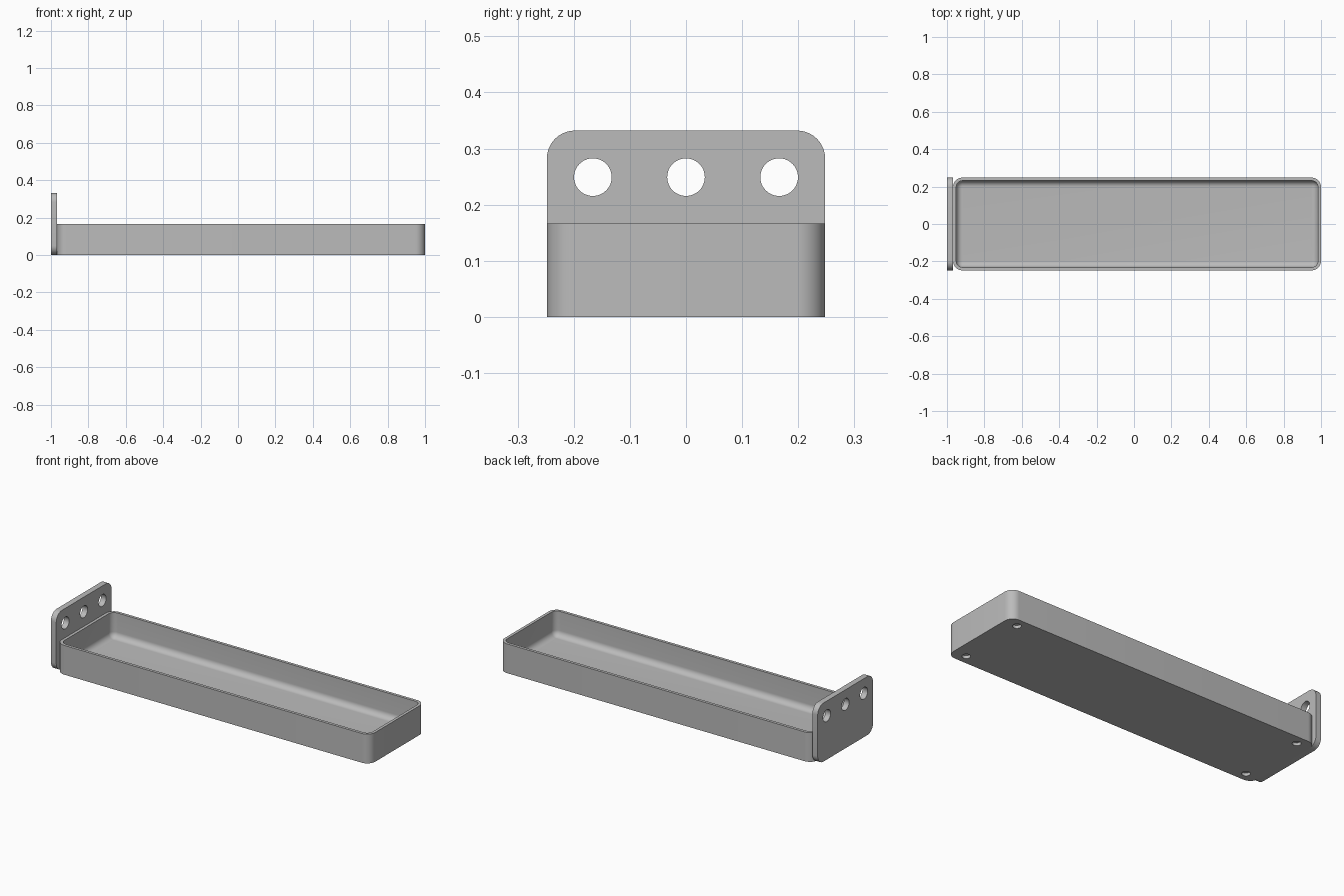
import bpy, bmesh, math
from mathutils import Matrix

cube = bpy.data.objects.get("Cube")
if cube:
    bpy.data.objects.remove(cube, do_unlink=True)

# Main dimensions
LENGTH_MIN, LENGTH_MAX = -0.967, 1.0
HALF_WIDTH = 0.248
TRAY_HEIGHT, PLATE_HEIGHT = 0.166, 0.332
WALL, FLOOR = 0.0165, 0.025
CORNER, FILLET = 0.05, 0.033
STEPS = 10

grey = bpy.data.materials.new("plain grey")
grey.use_nodes = True
grey.diffuse_color = (0.5, 0.5, 0.5, 1)
grey.node_tree.nodes["Principled BSDF"].inputs["Base Color"].default_value = (0.5, 0.5, 0.5, 1)


def rounded_rect(u0, u1, v0, v1, radius):
    """Counter-clockwise outline of a rectangle with round corners."""
    corners = [(u1 - radius, v1 - radius), (u0 + radius, v1 - radius),
               (u0 + radius, v0 + radius), (u1 - radius, v0 + radius)]
    points = []
    for quarter, (u, v) in enumerate(corners):
        for i in range(STEPS + 1):
            a = math.pi / 2 * (quarter + i / STEPS)
            points.append((u + radius * math.cos(a), v + radius * math.sin(a)))
    return points


def loft(name, rings):
    """Closed solid through a list of equal-length point rings."""
    bm = bmesh.new()
    loops = [[bm.verts.new(p) for p in ring] for ring in rings]
    for a, b in zip(loops, loops[1:]):
        for i in range(len(a)):
            j = (i + 1) % len(a)
            bm.faces.new((a[i], a[j], b[j], b[i]))
    bm.faces.new(list(reversed(loops[0])))
    bm.faces.new(loops[-1])
    bmesh.ops.recalc_face_normals(bm, faces=bm.faces)
    mesh = bpy.data.meshes.new(name)
    bm.to_mesh(mesh)
    bm.free()
    obj = bpy.data.objects.new(name, mesh)
    bpy.context.collection.objects.link(obj)
    mesh.materials.append(grey)
    return obj


def drill(obj, centres, radius, depth, axis):
    """Cut round holes, each centred on a point, along x or z."""
    bm = bmesh.new()
    turn = Matrix.Rotation(math.pi / 2, 4, 'Y') if axis == 'X' else Matrix()
    for c in centres:
        bmesh.ops.create_cone(bm, cap_ends=True, segments=48, radius1=radius,
                              radius2=radius, depth=depth,
                              matrix=Matrix.Translation(c) @ turn)
    mesh = bpy.data.meshes.new("hole_cutter")
    bm.to_mesh(mesh)
    bm.free()
    mesh.materials.append(grey)
    cutter = bpy.data.objects.new("hole_cutter", mesh)
    cutter.hide_render = True
    bpy.context.collection.objects.link(cutter)
    mod = obj.modifiers.new("holes", 'BOOLEAN')
    mod.operation, mod.solver, mod.object = 'DIFFERENCE', 'EXACT', cutter
    select(obj)
    bpy.ops.object.modifier_apply(modifier=mod.name)
    bpy.data.objects.remove(cutter, do_unlink=True)


def select(obj):
    bpy.ops.object.select_all(action='DESELECT')
    bpy.context.view_layer.objects.active = obj
    obj.select_set(True)


def tray_ring(inset, z):
    outline = rounded_rect(LENGTH_MIN + inset, LENGTH_MAX - inset,
                           -HALF_WIDTH + inset, HALF_WIDTH - inset,
                           max(CORNER - inset, 0.002))
    return [(x, y, z) for x, y in outline]


# Tray: outer wall, rim, inner wall, then a fillet down to the floor
rings = [tray_ring(0, 0), tray_ring(0, TRAY_HEIGHT), tray_ring(WALL, TRAY_HEIGHT)]
for i in range(STEPS + 1):
    a = math.pi / 2 * i / STEPS
    rings.append(tray_ring(WALL + FILLET * (1 - math.cos(a)),
                           FLOOR + FILLET * (1 - math.sin(a))))
tray = loft("tray", rings)

# Shallow blind holes under the four corners
feet = [(x, y, 0) for x in (LENGTH_MIN + 0.08, LENGTH_MAX - 0.08) for y in (-0.195, 0.195)]
drill(tray, feet, 0.022, 0.033, 'Z')

# Upright mounting plate with three through holes
outline = rounded_rect(-HALF_WIDTH, HALF_WIDTH, 0, PLATE_HEIGHT, CORNER)
plate = loft("mounting_plate", [[(x, y, z) for y, z in outline] for x in (-1, LENGTH_MIN)])
drill(plate, [(-0.983, y, 0.249) for y in (-0.166, 0, 0.166)], 0.0335, 0.1, 'X')

for obj in (tray, plate):
    select(obj)
    bpy.ops.object.shade_smooth_by_angle(angle=math.radians(30))
